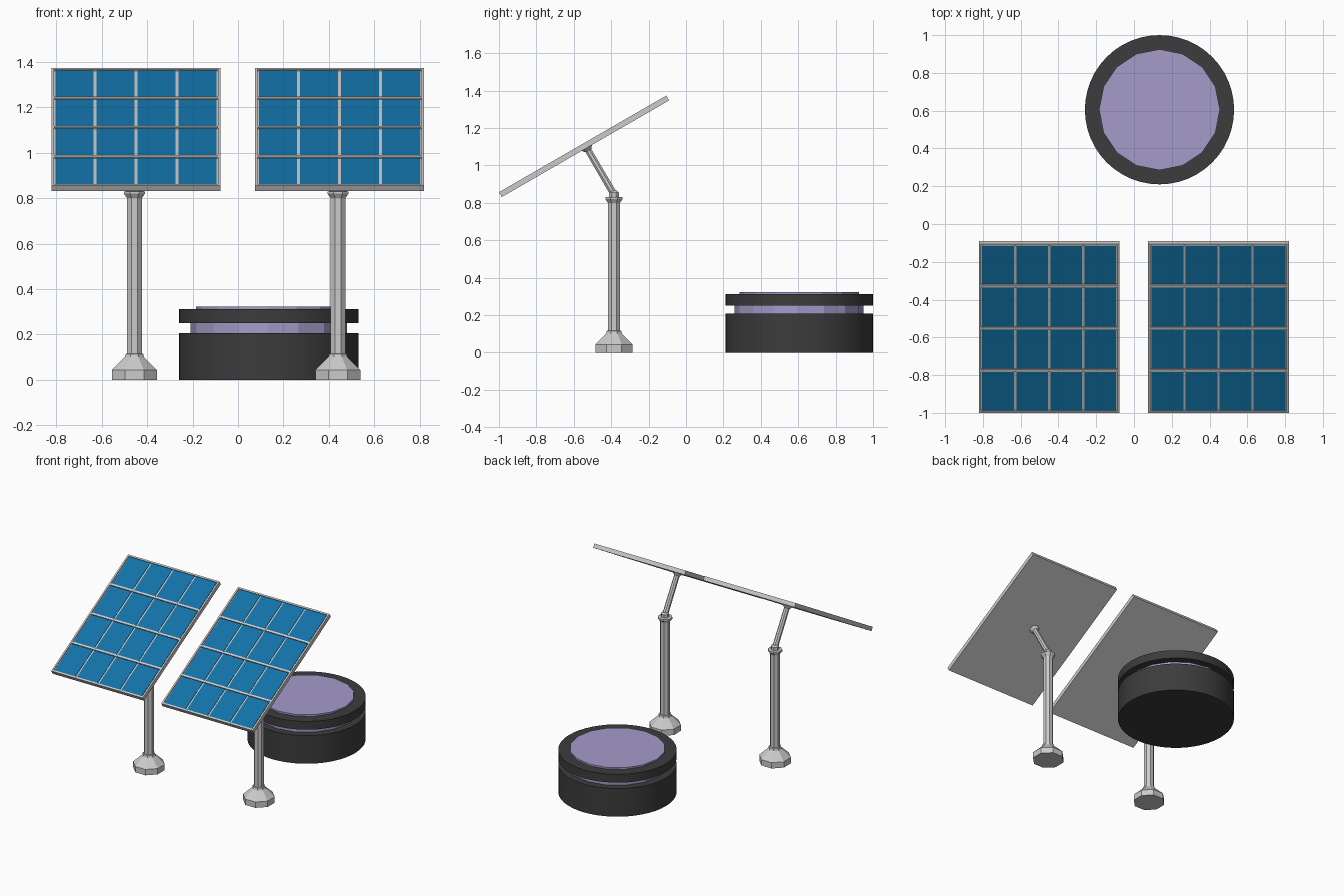
import bpy, bmesh, math
from mathutils import Matrix, Vector

if "Cube" in bpy.data.objects:
    bpy.data.objects.remove(bpy.data.objects["Cube"])


def material(name, rgb):
    m = bpy.data.materials.new(name)
    m.diffuse_color = (*rgb, 1)
    m.use_nodes = True
    m.node_tree.nodes["Principled BSDF"].inputs["Base Color"].default_value = m.diffuse_color
    return m


BLUE = material("cell_blue", (0.006, 0.17, 0.39))
PURPLE = material("soft_purple", (0.38, 0.33, 0.59))
BLACK = material("dark_rubber", (0.045, 0.045, 0.045))


def make_object(name, bm, matrix=Matrix(), mat=None, smooth=False):
    bmesh.ops.recalc_face_normals(bm, faces=bm.faces)
    mesh = bpy.data.meshes.new(name)
    bm.to_mesh(mesh)
    bm.free()
    ob = bpy.data.objects.new(name, mesh)
    bpy.context.collection.objects.link(ob)
    ob.matrix_world = matrix
    if mat:
        mesh.materials.append(mat)
    if smooth:
        bpy.ops.object.select_all(action='DESELECT')
        bpy.context.view_layer.objects.active = ob
        ob.select_set(True)
        bpy.ops.object.shade_smooth_by_angle(angle=math.radians(30))
    return ob


def lathe(name, profile, sides, matrix=Matrix(), turn=0.0, closed=False, **kw):
    """Revolve (radius, height) points; closed joins last ring to first, else ends are capped."""
    bm = bmesh.new()
    rings = []
    for r, z in profile:
        rings.append([bm.verts.new((r * math.cos(a), r * math.sin(a), z))
                      for a in (turn + 2 * math.pi * i / sides for i in range(sides))])
    pairs = list(zip(rings, rings[1:]))
    if closed:
        pairs.append((rings[-1], rings[0]))
    else:
        bm.faces.new(rings[0])
        bm.faces.new(rings[-1])
    for a, b in pairs:
        for i in range(sides):
            j = (i + 1) % sides
            bm.faces.new((a[i], a[j], b[j], b[i]))
    return make_object(name, bm, matrix, **kw)


def boxes(name, items, matrix, **kw):
    """One mesh of boxes given as (centre, size)."""
    bm = bmesh.new()
    for c, s in items:
        bmesh.ops.create_cube(bm, size=1, matrix=Matrix.Translation(c) @ Matrix.Diagonal((*s, 1)))
    return make_object(name, bm, matrix, **kw)


W, L, T = 0.745, 1.033, 0.03     # panel width, length, thickness
DEPTH = 0.022                    # backing thickness below the cells
EDGE = 0.012                     # frame rim


def solar_panel(tag, x):
    tilt = Matrix.Translation((x, -0.545, 1.102)) @ Matrix.Rotation(math.radians(30), 4, 'X')
    low = -T / 2
    # backing sheet
    boxes("panel_back_" + tag, [((0, 0, low + DEPTH / 2), (W, L, DEPTH))], tilt)
    # rim and dividing bars
    rise = T - DEPTH
    mid = low + DEPTH + rise / 2
    bars = []
    for s in (-1, 1):
        bars.append(((s * (W - EDGE) / 2, 0, mid), (EDGE, L, rise)))
        bars.append(((0, s * (L - EDGE) / 2, mid), (W - 2 * EDGE, EDGE, rise)))
    for k in (-1, 0, 1):
        bars.append(((0, k * L / 4, mid), (W - 2 * EDGE, 0.014, rise)))
    boxes("panel_frame_" + tag, bars, tilt)
    # blue cells, four by four
    cw, cl = (W - 2 * EDGE) / 4, L / 4
    cells = [(((i - 1.5) * cw, (j - 1.5) * cl, low + DEPTH + 0.001), (cw - 0.012, cl - 0.018, 0.004))
             for i in range(4) for j in range(4)]
    boxes("panel_cells_" + tag, cells, tilt, mat=BLUE)

    # eight-sided post with footing and flared head
    px, py = x - 0.007, -0.385
    post = [(0.108, 0), (0.108, 0.043), (0.046, 0.1), (0.042, 0.115), (0.035, 0.117),
            (0.035, 0.8), (0.05, 0.82), (0.05, 0.83), (0.028, 0.832), (0.028, 0.855), (0.018, 0.865)]
    lathe("post_" + tag, post, 8, Matrix.Translation((px, py, 0)), turn=math.pi / 8)

    # slanted arm, square to the panel, flaring at its mount
    start, end = Vector((px, py, 0.845)), Vector((px, -0.533, 1.098))
    axis = end - start
    n = axis.length
    arm = [(0.02, 0), (0.019, n - 0.035), (0.019, n - 0.022), (0.034, n - 0.006), (0.034, n)]
    lathe("support_arm_" + tag, arm, 8,
          Matrix.Translation(start) @ axis.to_track_quat('Z', 'Y').to_matrix().to_4x4(), turn=math.pi / 8)


solar_panel("left", -0.449)
solar_panel("right", 0.447)

# round storage drum
drum = Matrix.Translation((0.135, 0.605, 0))
lathe("drum_body", [(0.395, 0), (0.395, 0.207)], 48, drum, mat=BLACK, smooth=True)
lathe("drum_core", [(0.345, 0.2), (0.345, 0.27), (0.32, 0.27), (0.32, 0.324)], 16, drum, mat=PURPLE)
lathe("drum_top_ring", [(0.395, 0.251), (0.395, 0.312), (0.3, 0.312), (0.3, 0.251)], 48, drum,
      closed=True, mat=BLACK, smooth=True)
